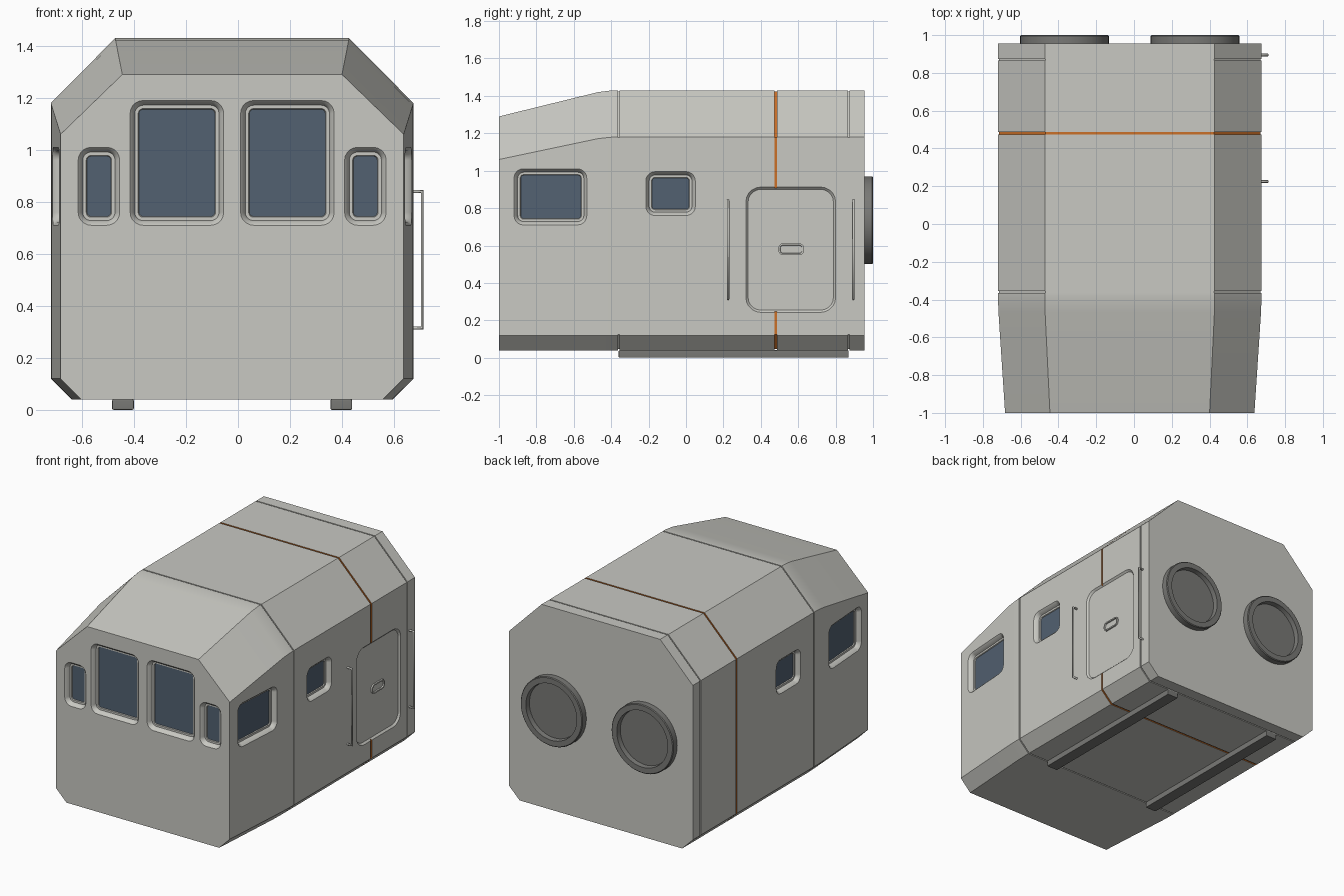
import bpy, bmesh, math
from mathutils import Matrix, Vector

cube = bpy.data.objects.get("Cube")
if cube:
    bpy.data.objects.remove(cube, do_unlink=True)

CX = -0.0225          # centre line of the hull
TOP_Y, BEND_Y = -1.0, -0.43
Z = Vector((0, 0, 1))


def material(name, rgb):
    m = bpy.data.materials.new(name)
    m.use_nodes = True
    m.diffuse_color = (*rgb, 1)
    m.node_tree.nodes["Principled BSDF"].inputs["Base Color"].default_value = (*rgb, 1)
    return m


MATS = [material("hull grey", (0.58, 0.58, 0.54)),
        material("window blue", (0.085, 0.12, 0.165)),
        material("stripe orange", (0.6, 0.16, 0.02)),
        material("dark grey", (0.19, 0.19, 0.18))]
HULL, GLASS, ORANGE, DARK = range(4)


def make_object(name, bm):
    bmesh.ops.remove_doubles(bm, verts=bm.verts, dist=1e-5)
    bmesh.ops.recalc_face_normals(bm, faces=bm.faces)
    me = bpy.data.meshes.new(name)
    bm.to_mesh(me)
    bm.free()
    for m in MATS:
        me.materials.append(m)
    ob = bpy.data.objects.new(name, me)
    bpy.context.collection.objects.link(ob)
    return ob


def smooth(ob):
    bpy.ops.object.select_all(action='DESELECT')
    ob.select_set(True)
    bpy.context.view_layer.objects.active = ob
    bpy.ops.object.shade_smooth_by_angle(angle=math.radians(30))
    mod = ob.modifiers.new("flat panels", 'WEIGHTED_NORMAL')
    mod.keep_sharp = True


def skin(bm, rings, mats):
    """Join point rings into a closed tube; mats holds one index per band."""
    rings = [[bm.verts.new(p) for p in ring] for ring in rings]
    n = len(rings[0])
    for a, b, mat in zip(rings, rings[1:], mats):
        for i in range(n):
            j = (i + 1) % n
            bm.faces.new((a[i], a[j], b[j], b[i])).material_index = mat
    for ring, mat in ((rings[0], mats[0]), (rings[-1], mats[-1])):
        bm.faces.new(ring).material_index = mat


def place(origin, normal):
    n = Vector(normal).normalized()
    return Matrix.Translation(origin) @ Matrix((Z.cross(n), Z, n)).transposed().to_4x4()


def rounded(bm, mat, hw, hh, r, levels, mats, steps=5):
    """Stack rounded rectangles; each level is (height, growth)."""
    rings = []
    for h, g in levels:
        rr, ring = max(r + g, 0.012), []
        for k, (sx, sy) in enumerate(((1, 1), (-1, 1), (-1, -1), (1, -1))):
            for s in range(steps + 1):
                a = (k + s / steps) * math.pi / 2
                ring.append(mat @ Vector((sx * (hw + g - rr) + rr * math.cos(a),
                                          sy * (hh + g - rr) + rr * math.sin(a), h)))
        rings.append(ring)
    skin(bm, rings, mats)


# Hull: octagonal sections along y, with grooves around it
def section(y, inset=0.0):
    t = min(1, (y - TOP_Y) / (BEND_Y - TOP_Y))
    mix = lambda a, b: a + (b - a) * t
    half = [(mix(0.4225, 0.45), mix(1.29, 1.43)), (mix(0.66, 0.6975), mix(1.06, 1.18)),
            (mix(0.66, 0.6975), 0.12), (mix(0.58, 0.617), 0.04)]
    f = 1 - inset / 0.7
    pts = half + [(-x, z) for x, z in reversed(half)]
    return [(CX + x * f, y, 0.735 + (z - 0.735) * f) for x, z in pts]


rings, bands = [section(-1), section(-0.47), section(-0.39)], [HULL, HULL]
for y, w, colour in ((-0.36, 0.004, HULL), (0.48, 0.006, ORANGE), (0.87, 0.004, HULL)):
    rings += [section(y - w), section(y - w, 0.006), section(y + w, 0.006), section(y + w)]
    bands += [HULL, colour, colour, colour]
rings.append(section(0.955))
bands.append(HULL)
bm = bmesh.new()
skin(bm, rings, bands)
hull = make_object("hull", bm)

# Window recesses and door recess, cut from the hull
WINDOW = [(0.01, 0.01), (-0.012, -0.012), (-0.03, -0.018), (-0.03, -0.031), (-0.036, -0.034)]
bm = bmesh.new()


def window(origin, normal, hw, hh):
    rounded(bm, place(origin, normal), hw, hh, 0.05, WINDOW, [HULL] * 4)
    bm.faces.ensure_lookup_table()
    bm.faces[-1].material_index = GLASS


slope = (0.6975 - 0.66) / 0.57
for s in (-1, 1):
    window((CX + s * 0.2125, -1, 0.95), (0, -1, 0), 0.18, 0.24)
    window((CX + s * 0.5125, -1, 0.86), (0, -1, 0), 0.08, 0.15)
    window((CX + s * (0.66 + slope * 0.275), -0.725, 0.86), (s, -slope, 0), 0.195, 0.15)
    window((CX + s * 0.6975, -0.0825, 0.8775), (s, 0, 0), 0.1325, 0.1175)
SIDE = CX + 0.6975
rounded(bm, place((SIDE, 0.56, 0.5775), (1, 0, 0)), 0.24, 0.335, 0.08,
        [(0.01, 0.01), (-0.012, -0.012)], [HULL])
cutter = make_object("recess_cutter", bm)
cutter.hide_render = True

cut = hull.modifiers.new("recesses", 'BOOLEAN')
cut.operation, cut.solver, cut.object = 'DIFFERENCE', 'EXACT', cutter
bpy.ops.object.select_all(action='DESELECT')
hull.select_set(True)
bpy.context.view_layer.objects.active = hull
bpy.ops.object.modifier_apply(modifier=cut.name)
bpy.data.objects.remove(cutter, do_unlink=True)
smooth(hull)

# Door latch: a shallow rimmed cup
bm = bmesh.new()
rounded(bm, place((SIDE - 0.012, 0.5625, 0.58), (1, 0, 0)), 0.068, 0.032, 0.025,
        [(-0.002, 0), (0.01, 0), (0.01, -0.009), (0.002, -0.011)], [HULL] * 3)
smooth(make_object("door_latch", bm))

# Grab rails beside the door
for name, y in (("front_grab_rail", 0.225), ("rear_grab_rail", 0.895)):
    cu = bpy.data.curves.new(name, 'CURVE')
    cu.dimensions, cu.bevel_depth, cu.bevel_resolution = '3D', 0.007, 2
    cu.use_fill_caps = True
    path = [(SIDE - 0.005, 0.315), (SIDE + 0.033, 0.315), (SIDE + 0.033, 0.84), (SIDE - 0.005, 0.84)]
    sp = cu.splines.new('POLY')
    sp.points.add(len(path) - 1)
    for p, (x, z) in zip(sp.points, path):
        p.co = (x, y, z, 1)
    cu.materials.append(MATS[HULL])
    bpy.context.collection.objects.link(bpy.data.objects.new(name, cu))

# Round ports on the back and skids underneath
for side, s in (("right", -1), ("left", 1)):
    bm = bmesh.new()
    rounded(bm, place((CX + s * 0.345, 0.955, 0.735), (0, 1, 0)), 0.235, 0.235, 0.235,
            [(-0.005, 0), (0.04, 0), (0.045, -0.005), (0.045, -0.042), (0.012, -0.046)],
            [DARK] * 4, steps=12)
    smooth(make_object(side + "_rear_port", bm))

    bm = bmesh.new()
    bmesh.ops.create_cube(bm, size=1, matrix=Matrix.Translation((CX + s * 0.42, 0.255, 0.0205))
                          @ Matrix.Diagonal((0.084, 1.23, 0.041, 1)))
    bmesh.ops.bevel(bm, geom=bm.edges[:], offset=0.006, segments=2, profile=0.5, affect='EDGES')
    for f in bm.faces:
        f.material_index = DARK
    smooth(make_object(side + "_skid", bm))
